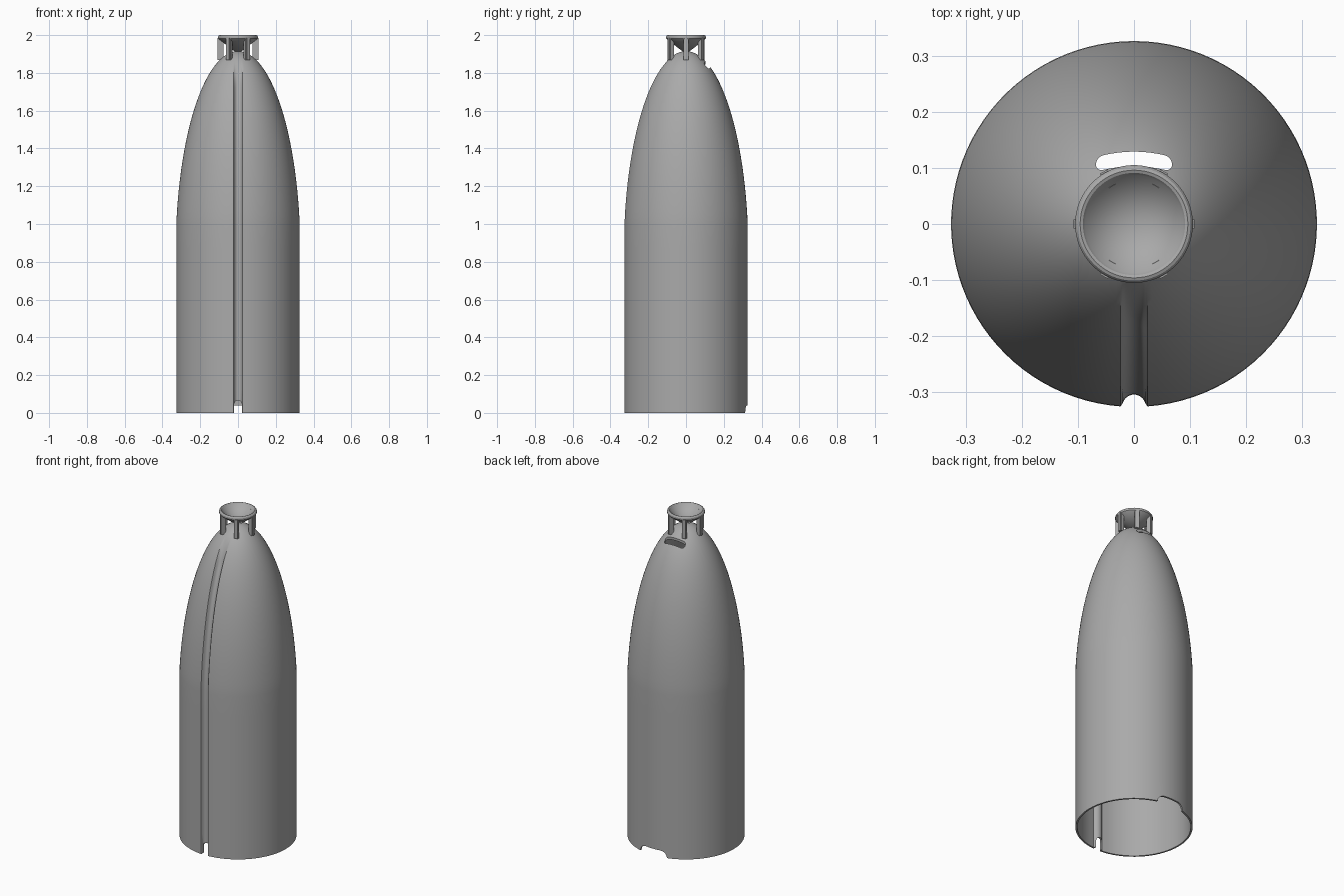
import bpy, bmesh, math
from mathutils import Matrix, Vector

if "Cube" in bpy.data.objects:
    bpy.data.objects.remove(bpy.data.objects["Cube"])

grey = bpy.data.materials.new("matte_grey")
grey.use_nodes = True
grey.diffuse_color = (0.4, 0.4, 0.4, 1)
grey.node_tree.nodes["Principled BSDF"].inputs["Base Color"].default_value = (0.4, 0.4, 0.4, 1)

RADIUS, SHOULDER, WALL = 0.326, 1.0, 0.01
DOME_BASE, DOME_HEIGHT, DOME_RADIUS = 0.85, 1.065, 0.33
GROOVE_HALF, GROOVE_DEPTH = 0.024, 0.022


def make_object(name, bm):
    bmesh.ops.recalc_face_normals(bm, faces=bm.faces)
    mesh = bpy.data.meshes.new(name)
    bm.to_mesh(mesh)
    bm.free()
    mesh.materials.append(grey)
    ob = bpy.data.objects.new(name, mesh)
    bpy.context.collection.objects.link(ob)
    return ob


def select(ob):
    bpy.ops.object.select_all(action='DESELECT')
    ob.select_set(True)
    bpy.context.view_layer.objects.active = ob


def smooth(ob, angle=30):
    select(ob)
    bpy.ops.object.shade_smooth_by_angle(angle=math.radians(angle))


def stadium(name, half, thick, bend=0.0):
    """Rounded bar along x, extruded along z; bend curves its ends towards -y."""
    bm = bmesh.new()
    r = thick / 2
    top = [(half - r) * (1 - i / 4) for i in range(9)]
    pts = [(x, r) for x in top]
    pts += [(-(half - r) - r * math.sin(a), r * math.cos(a))
            for a in (math.pi * i / 8 for i in range(1, 8))]
    pts += [(-x, -r) for x in top]
    pts += [(half - r + r * math.sin(a), -r * math.cos(a))
            for a in (math.pi * i / 8 for i in range(1, 8))]
    face = bm.faces.new([bm.verts.new((x, y - bend * (x / half) ** 2, 0)) for x, y in pts])
    out = bmesh.ops.extrude_face_region(bm, geom=[face])
    bmesh.ops.translate(bm, vec=(0, 0, 0.3),
                        verts=[v for v in out["geom"] if isinstance(v, bmesh.types.BMVert)])
    return make_object(name, bm)


def cut(ob, cutter):
    cutter.hide_render = True
    mod = ob.modifiers.new("cut", 'BOOLEAN')
    mod.operation, mod.solver, mod.object = 'DIFFERENCE', 'EXACT', cutter
    select(ob)
    bpy.ops.object.modifier_apply(modifier=mod.name)
    bpy.data.objects.remove(cutter)


# Body shell: straight tube, domed nose and a groove pressed into the front
def body_rings():
    rings = [(RADIUS, z * SHOULDER / 8) for z in range(9)]
    start = math.asin((SHOULDER - DOME_BASE) / DOME_HEIGHT)
    for i in range(1, 40):
        a = start + (math.pi / 2 - start) * i / 40
        rings.append((DOME_RADIUS * math.cos(a), DOME_BASE + DOME_HEIGHT * math.sin(a)))
    return rings


bm = bmesh.new()
STEPS, SEGMENTS = 16, 96
loops = []
for r, z in body_rings():
    half = GROOVE_HALF / max(r, 0.1)
    fade = min(1, max(0, (1.87 - z) / 0.15))
    loop = []
    for i in range(STEPS):
        u = -1 + 2 * i / STEPS
        depth = fade * GROOVE_DEPTH * math.sqrt(max(0, 1 - (u / 0.9) ** 2))
        a = -math.pi / 2 + u * half
        loop.append(bm.verts.new(((r - depth) * math.cos(a), (r - depth) * math.sin(a), z)))
    for i in range(SEGMENTS):
        a = -math.pi / 2 + half + (2 * math.pi - 2 * half) * i / SEGMENTS
        loop.append(bm.verts.new((r * math.cos(a), r * math.sin(a), z)))
    loops.append(loop)
count = STEPS + SEGMENTS
for low, high in zip(loops, loops[1:]):
    for i in range(count):
        j = (i + 1) % count
        bm.faces.new((low[i], low[j], high[j], high[i]))
tip = bm.verts.new((0, 0, DOME_BASE + DOME_HEIGHT))
for i in range(count):
    bm.faces.new((loops[-1][i], loops[-1][(i + 1) % count], tip))
body = make_object("body_shell", bm)
solid = body.modifiers.new("wall", 'SOLIDIFY')
solid.thickness, solid.offset = WALL, -1
select(body)
bpy.ops.object.modifier_apply(modifier=solid.name)

# Curved slot behind the nose
slot = stadium("slot_cutter", 0.068, 0.026, bend=0.01)
slot.location = (0, 0.116, 1.7)
# Wide notch at the back of the base, narrow arched one in the groove
back = stadium("back_notch_cutter", 0.09, 0.08)
back.matrix_world = Matrix.Translation((0, 0.45, 0)) @ Matrix.Rotation(math.pi / 2, 4, 'X')
front = stadium("front_notch_cutter", 0.066, 0.042)
front.matrix_world = (Matrix.Translation((0, -0.2, 0)) @ Matrix.Rotation(math.pi / 2, 4, 'X')
                      @ Matrix.Rotation(math.pi / 2, 4, 'Z'))
bpy.context.view_layer.update()
for cutter in (slot, back, front):
    cut(body, cutter)
smooth(body)

# Funnel cup on top
bm = bmesh.new()
profile = [(0, 1.92), (0.087, 1.992), (0.091, 1.998), (0.096, 2.0), (0.101, 1.998),
           (0.105, 1.992), (0.105, 1.982), (0.1, 1.977), (0, 1.9)]
verts = [bm.verts.new((r, 0, z)) for r, z in profile]
edges = [bm.edges.new(pair) for pair in zip(verts, verts[1:])]
bmesh.ops.spin(bm, geom=verts + edges, cent=(0, 0, 0), axis=(0, 0, 1),
               angle=2 * math.pi, steps=64)
bmesh.ops.remove_doubles(bm, verts=bm.verts, dist=0.0005)
smooth(make_object("funnel_cup", bm))

# Six struts holding the cup
for n in range(6):
    bm = bmesh.new()
    bmesh.ops.create_cube(bm, size=1, matrix=Matrix.Translation((0.093, 0, 1.927))
                          @ Matrix.Diagonal((0.03, 0.026, 0.116, 1)))
    bmesh.ops.bevel(bm, geom=[e for e in bm.edges if abs(e.verts[0].co.z - e.verts[1].co.z) > 0.05],
                    offset=0.005, segments=2, affect='EDGES')
    bm.transform(Matrix.Rotation(n * math.pi / 3, 4, 'Z'))
    smooth(make_object("strut_%d" % (n + 1), bm))
